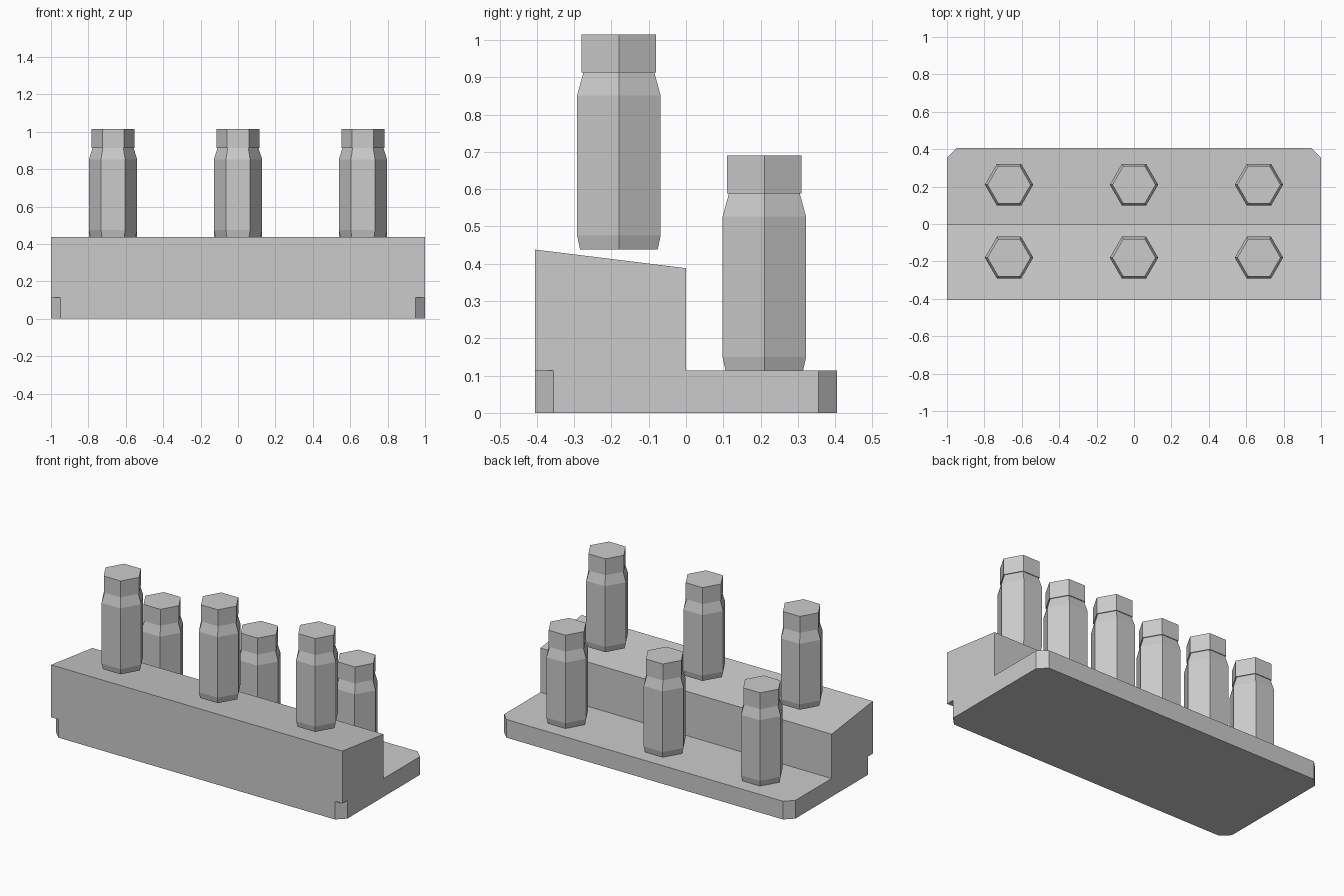
import bpy
import bmesh
import math

cube = bpy.data.objects.get("Cube")
if cube:
    bpy.data.objects.remove(cube, do_unlink=True)

grey = bpy.data.materials.new("plain_grey")
grey.use_nodes = True
COLOUR = (0.6, 0.6, 0.6, 1)
grey.diffuse_color = COLOUR
grey.node_tree.nodes["Principled BSDF"].inputs["Base Color"].default_value = COLOUR


def finish(name, bm):
    bmesh.ops.recalc_face_normals(bm, faces=bm.faces)
    mesh = bpy.data.meshes.new(name)
    bm.to_mesh(mesh)
    bm.free()
    mesh.materials.append(grey)
    obj = bpy.data.objects.new(name, mesh)
    bpy.context.collection.objects.link(obj)
    return obj


def prism(name, outline, direction):
    """Extrude a flat outline along a direction."""
    bm = bmesh.new()
    face = bm.faces.new([bm.verts.new(p) for p in outline])
    out = bmesh.ops.extrude_face_region(bm, geom=[face])
    verts = [g for g in out["geom"] if isinstance(g, bmesh.types.BMVert)]
    bmesh.ops.translate(bm, verts=verts, vec=direction)
    return finish(name, bm)


def bottle(name, x, y, z):
    """Six-sided bottle lofted from (height, apothem) rings."""
    rings = [(0, 0.104), (0.037, 0.112), (0.413, 0.112), (0.475, 0.095),
             (0.475, 0.1), (0.577, 0.1)]
    bm = bmesh.new()
    loops = []
    for h, apothem in rings:
        r = apothem / math.cos(math.pi / 6)
        loops.append([bm.verts.new((r * math.cos(i * math.pi / 3),
                                    r * math.sin(i * math.pi / 3), h))
                      for i in range(6)])
    for low, high in zip(loops, loops[1:]):
        for i in range(6):
            j = (i + 1) % 6
            bm.faces.new((low[i], low[j], high[j], high[i]))
    bm.faces.new(loops[0][::-1])
    bm.faces.new(loops[-1])
    finish(name, bm).location = (x, y, z)


# Base plate with clipped corners
W, D, C, BASE = 1.0, 0.405, 0.05, 0.113
corners = [(W, D - C), (W - C, D), (C - W, D), (-W, D - C),
           (-W, C - D), (C - W, -D), (W - C, -D), (W, C - D)]
prism("base_plate", [(x, y, 0) for x, y in corners], (0, 0, BASE))

# Raised front step with a sloping top
side = [(-D, BASE), (0, BASE), (0, 0.388), (-D, 0.438)]
prism("raised_step", [(-W, y, z) for y, z in side], (2 * W, 0, 0))

# Two rows of bottles
for row, y, z in (("front", -0.18, 0.438), ("back", 0.21, BASE)):
    for place, x in (("right", -0.668), ("middle", 0), ("left", 0.668)):
        bottle(f"{row}_{place}_bottle", x, y, z)
